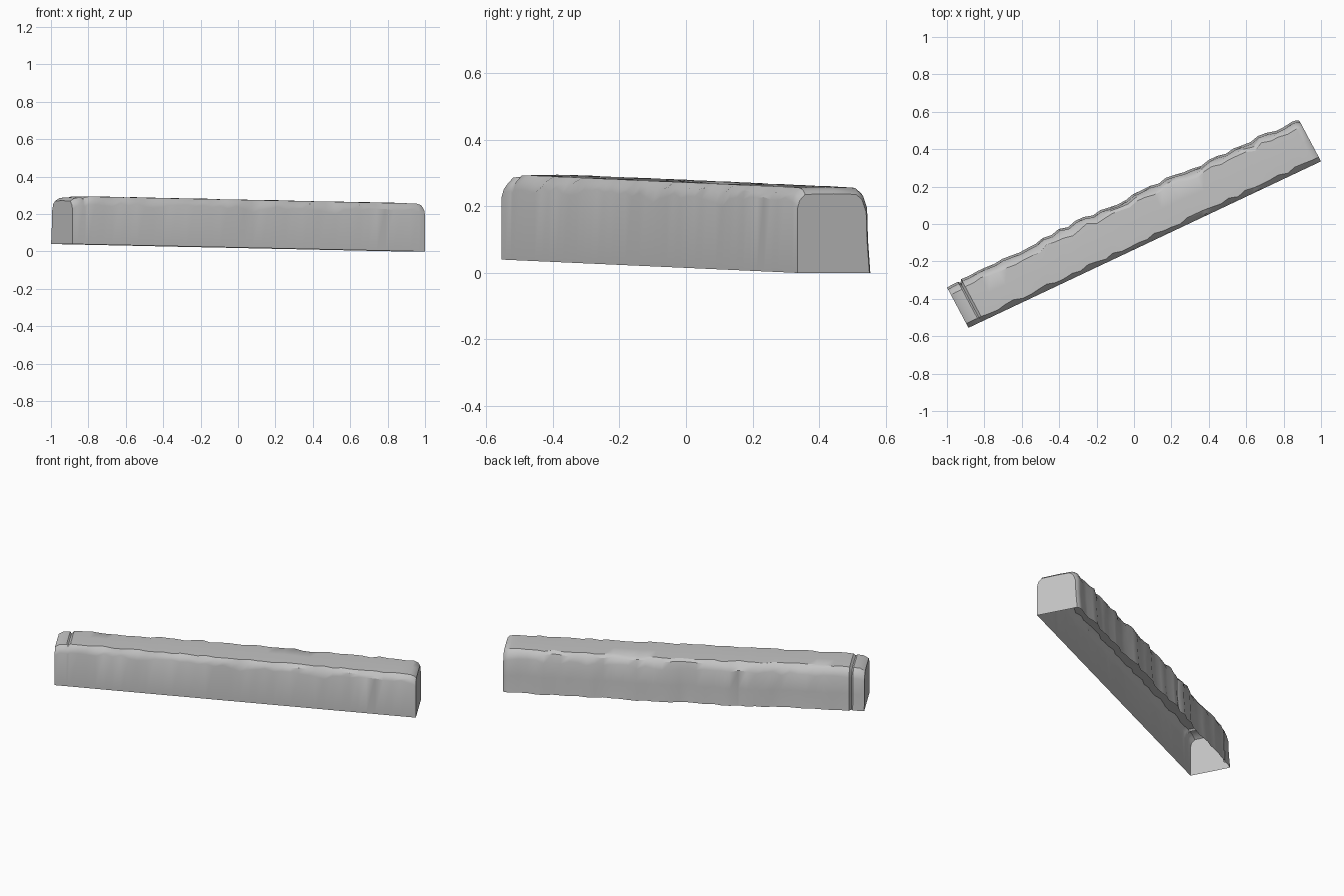
import bpy
import bmesh
import math
import random
from mathutils import Vector

cube = bpy.data.objects.get("Cube")
if cube:
    bpy.data.objects.remove(cube)

rng = random.Random(4)

# Plain stone colour
stone = bpy.data.materials.new("grey stone")
stone.use_nodes = True
colour = (0.55, 0.55, 0.55, 1)
stone.diffuse_color = colour
stone.node_tree.nodes["Principled BSDF"].inputs["Base Color"].default_value = colour

# Beam axes: front lower edge, and the horizontal direction across the beam
start, end = Vector((-0.885, -0.555, 0.04)), Vector((1.0, 0.335, 0.0))
axis = end - start
along = Vector((axis.x, axis.y, 0)).normalized()
across = Vector((-along.y, along.x, 0))
length = Vector((axis.x, axis.y)).length


def profile(width, height, worn=0.0, chip=0.0):
    """Open-bottomed cross-section from the front foot to the back foot."""
    def j(amount):
        return rng.uniform(-amount, amount) * worn
    back = width + j(0.008)
    shoulder = j(0.012)
    return [
        (0, 0),
        (0, height - 0.045 + j(0.012) - chip),
        (0.008 + j(0.004) + chip * 0.15, height - 0.02 + j(0.004) - chip * 0.3),
        (0.026 + j(0.008), height - 0.002),
        (back * 0.5, height + j(0.001)),
        (back - 0.045 + shoulder, height - 0.002),
        (back - 0.025 + shoulder * 0.6, height - 0.018 + j(0.005)),
        (back - 0.011, height - 0.055 + j(0.012)),
        (back - 0.008 + j(0.003), height * 0.4),
        (back, 0),
    ]


# Sections along the beam: (distance, profile)
sections = [
    (0.0, profile(0.243, 0.232)),
    (0.028, profile(0.246, 0.249)),
    (0.066, profile(0.246, 0.252)),
    (0.075, profile(0.235, 0.246)),
    (0.088, profile(0.252, 0.256)),
]
count = 40
chipped = {20: 0.022, 21: 0.012, 29: 0.025, 30: 0.015}
for i in range(1, count):
    t = i / count
    s = 0.088 + t * (length - 0.128)
    width = 0.25 + 0.015 * math.sin(math.pi * t) + 0.004 * math.sin(t * 23)
    sections.append((s, profile(width, 0.258, 1, chipped.get(i, 0))))
sections += [
    (length - 0.035, profile(0.258, 0.257)),
    (length - 0.012, profile(0.254, 0.25)),
    (length, profile(0.245, 0.238)),
]

# Skin the sections and close both ends, leaving the underside open
bm = bmesh.new()
rows = []
for s, points in sections:
    row = []
    for v, h in points:
        skew = -0.012 * v / 0.25
        position = start + along * (s + skew) + across * v
        position.z = start.z * (1 - s / length) + h
        row.append(bm.verts.new(position))
    rows.append(row)
for a, b in zip(rows, rows[1:]):
    for k in range(len(a) - 1):
        bm.faces.new((a[k], b[k], b[k + 1], a[k + 1]))
bm.faces.new(rows[0])
bm.faces.new(list(reversed(rows[-1])))

mesh = bpy.data.meshes.new("stone_beam")
bm.to_mesh(mesh)
bm.free()
mesh.materials.append(stone)
beam = bpy.data.objects.new("stone_beam", mesh)
bpy.context.collection.objects.link(beam)

# Soft worn faces with crisp edges
bpy.ops.object.select_all(action="DESELECT")
beam.select_set(True)
bpy.context.view_layer.objects.active = beam
bpy.ops.object.shade_smooth_by_angle(angle=math.radians(32))
